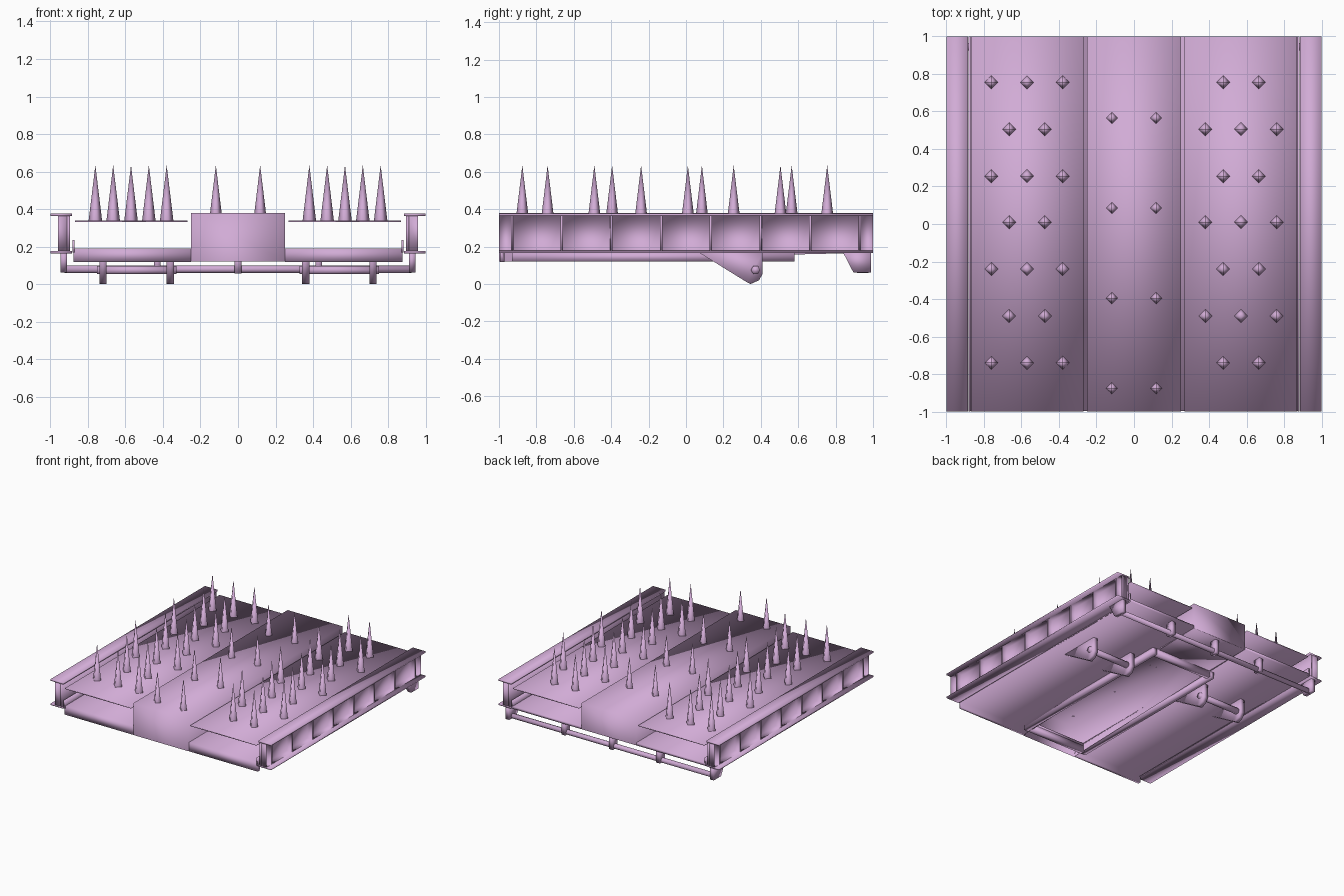
import bpy, bmesh, math
from mathutils import Matrix

if "Cube" in bpy.data.objects:
    bpy.data.objects.remove(bpy.data.objects["Cube"])

mat = bpy.data.materials.new("pale_lilac")
mat.diffuse_color = (0.64, 0.41, 0.67, 1)
mat.use_nodes = True
mat.node_tree.nodes["Principled BSDF"].inputs["Base Color"].default_value = mat.diffuse_color


def finish(name, bm, recalc=True):
    """Make a fully smooth-shaded object from the bmesh."""
    if recalc:
        bmesh.ops.recalc_face_normals(bm, faces=bm.faces)
    for f in bm.faces:
        f.smooth = True
    me = bpy.data.meshes.new(name)
    bm.to_mesh(me)
    bm.free()
    me.materials.append(mat)
    ob = bpy.data.objects.new(name, me)
    bpy.context.collection.objects.link(ob)
    return ob


def add_box(bm, x0, x1, y0, y1, z0, z1):
    m = Matrix.Translation(((x0 + x1) / 2, (y0 + y1) / 2, (z0 + z1) / 2))
    m = m @ Matrix.Diagonal((abs(x1 - x0), y1 - y0, z1 - z0, 1))
    return bmesh.ops.create_cube(bm, size=1, matrix=m)['verts']


def boxes(name, *dims):
    bm = bmesh.new()
    for d in dims:
        add_box(bm, *d)
    return finish(name, bm)


def plate_yz(name, profile, x0, x1):
    """Extrude a (y, z) outline along x."""
    bm = bmesh.new()
    f = bm.faces.new([bm.verts.new((x0, y, z)) for y, z in profile])
    r = bmesh.ops.extrude_face_region(bm, geom=[f])
    vs = [v for v in r['geom'] if isinstance(v, bmesh.types.BMVert)]
    bmesh.ops.translate(bm, verts=vs, vec=(x1 - x0, 0, 0))
    return finish(name, bm)


def rod(name, x0, x1, y, z, r, n):
    bm = bmesh.new()
    m = Matrix.Translation(((x0 + x1) / 2, y, z)) @ Matrix.Rotation(math.pi / 2, 4, 'Y')
    bmesh.ops.create_cone(bm, cap_ends=True, segments=n, radius1=r, radius2=r,
                          depth=abs(x1 - x0), matrix=m)
    finish(name, bm)


def spikes(name, points, z0, z1, r):
    """Four-sided spikes with corners along x and y."""
    bm = bmesh.new()
    for x, y in points:
        ring = [bm.verts.new((x + r * c, y + r * s, z0))
                for c, s in ((1, 0), (0, 1), (-1, 0), (0, -1))]
        tip = bm.verts.new((x, y, z1))
        for i in range(4):
            bm.faces.new((ring[i], ring[(i + 1) % 4], tip))
    finish(name, bm)


def bays(name, s, ribs):
    """Hollow bays between the ribs: a box without its outer face, turned inward."""
    bm = bmesh.new()
    for a, b in zip(ribs, ribs[1:]):
        add_box(bm, s * .911, s * .96, a + .0065, b - .0065, .178, .363)
    bm.normal_update()
    bmesh.ops.delete(bm, geom=[f for f in bm.faces if f.normal.x * s > .5],
                     context='FACES')
    bmesh.ops.reverse_faces(bm, faces=bm.faces)
    finish(name, bm, recalc=False)


for s, side in ((-1, "left"), (1, "right")):
    # side girder: flanges, web and outside ribs
    ribs = [-.93 + i * 1.86 / 7 for i in range(8)]
    boxes(side + "_girder", (s * .885, s * 1.0, -1, 1, .364, .377),
          (s * .885, s * 1.0, -1, 1, .165, .177),
          (s * .895, s * .91, -1, 1, .177, .364),
          *[(s * .91, s * .96, y - .006, y + .006, .177, .364) for y in ribs])
    bays(side + "_girder_bays", s, [-1.006] + ribs + [1.006])
    # floor panel with a front lip and a raised outer lip, and the spike plate
    plate_yz(side + "_floor", [(-.995, .118), (-.995, .19), (1, .19), (1, .168),
                               (-.97, .168), (-.97, .118)], s * .25, s * .877)
    boxes(side + "_floor_lip", (s * .87, s * .882, -1, 1, .168, .235))
    boxes(side + "_spike_plate", (s * .27, s * .868, -1, 1, .331, .339))
    # hinge lugs and pin
    lug = [(.07, .168), (.325, .01), (.345, 0), (.39, .02), (.41, .055), (.41, .168)]
    plate_yz(side + "_inner_lug", lug, s * .34, s * .38)
    plate_yz(side + "_outer_lug", lug, s * .70, s * .738)
    rod(side + "_hinge_pin", s * .328, s * .752, .372, .075, .025, 6)
    # end bracket of the rear pipe
    plate_yz(side + "_pipe_bracket",
             [(.84, .168), (.895, .062), (.99, .062), (.99, .168)], s * .91, s * .945)

# hollow centre ridge, open underneath
bm = bmesh.new()
add_box(bm, -.25, .25, -1, 1, .12, .38)
for v in bm.verts:
    if v.co.z < .2 and v.co.y > 0:
        v.co.z = .168
bm.normal_update()
bmesh.ops.delete(bm, geom=[f for f in bm.faces if f.normal.z < -.5], context='FACES')
finish("centre_ridge", bm)
boxes("centre_floor_ends", (-.25, .25, .54, .995, .168, .188),
      (-.25, .25, -.97, -.89, .168, .188))

# rectangular frame round the underside opening
boxes("underside_frame", (-.30, -.26, -.93, .58, .12, .169),
      (.26, .30, -.93, .58, .12, .169),
      (-.26, .26, -.93, -.89, .12, .169), (-.26, .26, .54, .58, .12, .169))

# rear pipe with hangers
rod("rear_pipe", -.925, .925, .945, .08, .02, 12)
boxes("pipe_hangers", (-.018, .018, .915, .975, .058, .17),
      *[(x - .018, x + .018, .915, .975, .062, .17) for x in (-.43, .43)])

# spikes in staggered rows
wide, narrow = (.755, .255, -.24, -.74), (.505, .01, -.49)
spikes("left_spikes", [(x, y) for y in wide for x in (-.76, -.57, -.38)] +
       [(x, y) for y in narrow for x in (-.665, -.475)], .338, .635, .036)
spikes("right_spikes", [(x, y) for y in wide for x in (.475, .665)] +
       [(x, y) for y in narrow for x in (.38, .57, .76)], .338, .635, .036)
spikes("centre_spikes", [(x, y) for y in (.565, .085, -.395, -.875)
                         for x in (-.118, .118)], .379, .635, .031)
